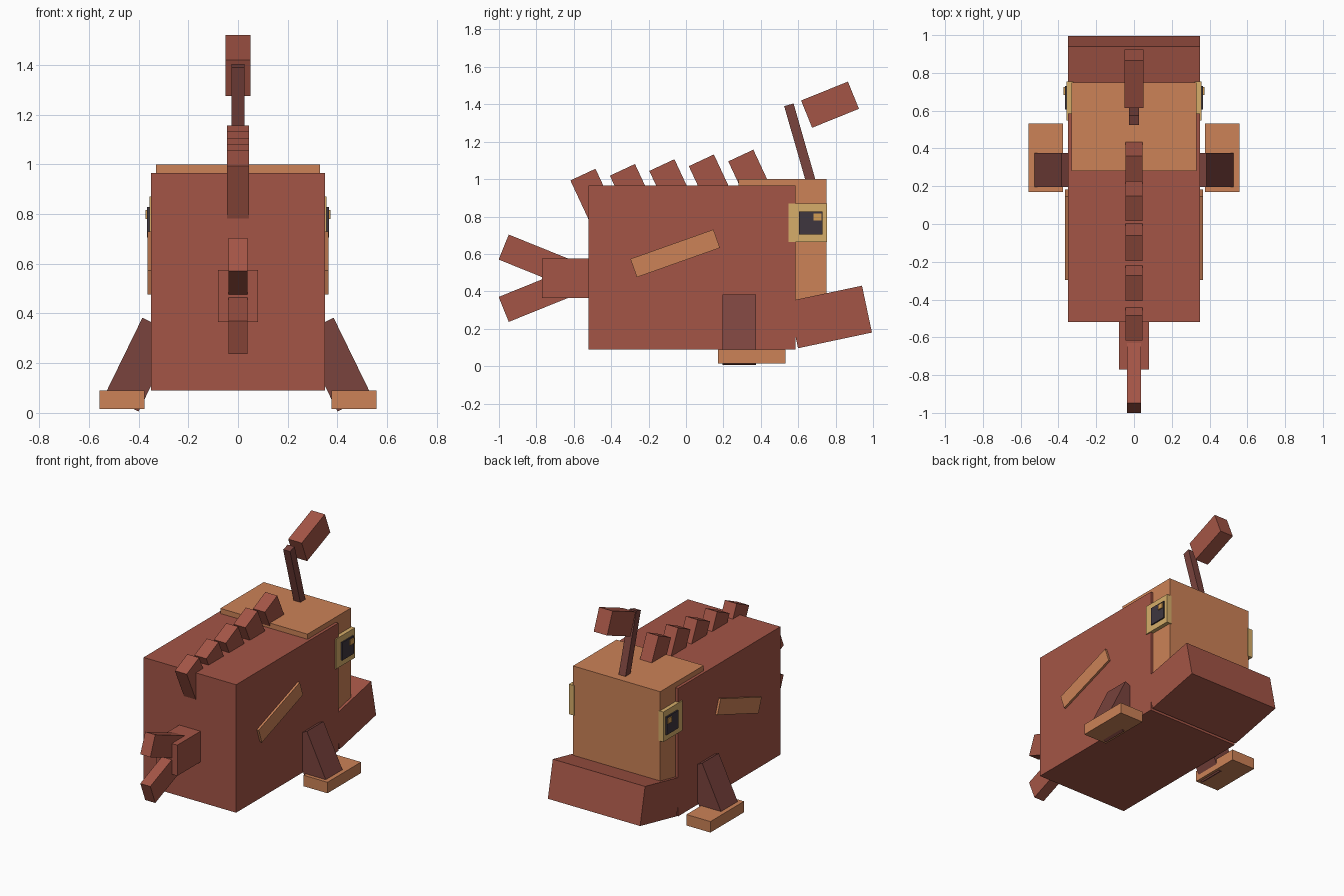
import bpy
from math import radians, sin, cos

if "Cube" in bpy.data.objects:
    bpy.data.objects.remove(bpy.data.objects["Cube"], do_unlink=True)


def material(name, *srgb):
    """One flat colour, given as 0-255 values and converted to linear."""
    col = [((c / 255 + 0.055) / 1.055) ** 2.4 for c in srgb] + [1.0]
    mat = bpy.data.materials.new(name)
    mat.use_nodes = True
    mat.diffuse_color = col
    mat.node_tree.nodes["Principled BSDF"].inputs["Base Color"].default_value = col
    return mat


RED = material("rust red", 164, 85, 70)
ORANGE = material("warm orange", 204, 130, 87)
BROWN = material("dark brown", 122, 67, 61)
GOLD = material("pale gold", 214, 174, 106)
BLACK = material("charcoal", 62, 54, 63)
GLINT = material("amber", 212, 158, 84)


def box(name, centre, size, mat, tilt=0, roll=0):
    """Box tilted about x and rolled about y, in degrees."""
    bpy.ops.mesh.primitive_cube_add(
        size=1, location=centre, rotation=(radians(tilt), radians(roll), 0))
    ob = bpy.context.object
    ob.name = name
    ob.scale = size
    bpy.ops.object.transform_apply(location=False, rotation=False, scale=True)
    ob.data.materials.append(mat)
    return ob


def span(name, x, y, z, mat):
    """Upright box from its lower and upper limits on each axis."""
    ranges = (x, y, z)
    return box(name, [(a + b) / 2 for a, b in ranges],
               [abs(b - a) for a, b in ranges], mat)


# Body, head and jutting lower jaw
span("body", (-0.35, 0.35), (-0.52, 0.585), (0.09, 0.965), RED)
span("head", (-0.33, 0.33), (0.28, 0.75), (0.32, 1.0), ORANGE)
box("lower_jaw", (0, 0.77, 0.263), (0.698, 0.404, 0.256), RED, tilt=12)

# Lure on its stalk
box("lure_stalk", (0, 0.612, 1.181), (0.052, 0.052, 0.45), BROWN, tilt=16)
box("lure", (0, 0.77, 1.398), (0.102, 0.27, 0.157), RED, tilt=22)

# Row of slanted back spines, rising towards the head
SPINE_TILT, SPINE_LENGTH = 25, 0.25
for i in range(5):
    top_y, top_z = -0.551 + 0.211 * i, 1.024 + 0.0255 * i
    a = radians(SPINE_TILT)
    centre = (0, top_y + sin(a) * SPINE_LENGTH / 2, top_z - cos(a) * SPINE_LENGTH / 2)
    box(f"back_spine_{i + 1}", centre, (0.09, 0.148, SPINE_LENGTH), RED, tilt=SPINE_TILT)

# Tail with forked fin
span("tail_base", (-0.08, 0.08), (-0.77, -0.5), (0.365, 0.575), RED)
for label, s in (("upper", 1), ("lower", -1)):
    box(f"{label}_tail_fin", (0, -0.78, 0.47 + 0.088 * s), (0.076, 0.42, 0.144),
        RED, tilt=-22 * s)

# Paired parts
for label, s in (("left", 1), ("right", -1)):
    box(f"{label}_side_fin", (0.352 * s, -0.058, 0.603), (0.026, 0.471, 0.104),
        ORANGE, tilt=19.5)
    box(f"{label}_leg", (0.3925 * s, 0.285, 0.194), (0.1515, 0.18, 0.346),
        BROWN, roll=-26 * s)
    span(f"{label}_foot", (0.377 * s, 0.558 * s), (0.17, 0.533), (0.015, 0.09), ORANGE)
    span(f"{label}_eye", (0.32 * s, 0.357 * s), (0.547, 0.755), (0.665, 0.87), GOLD)
    span(f"{label}_pupil", (0.357 * s, 0.366 * s), (0.605, 0.73), (0.705, 0.828), BLACK)
    span(f"{label}_eye_glint", (0.366 * s, 0.373 * s), (0.682, 0.725), (0.78, 0.816), GLINT)
